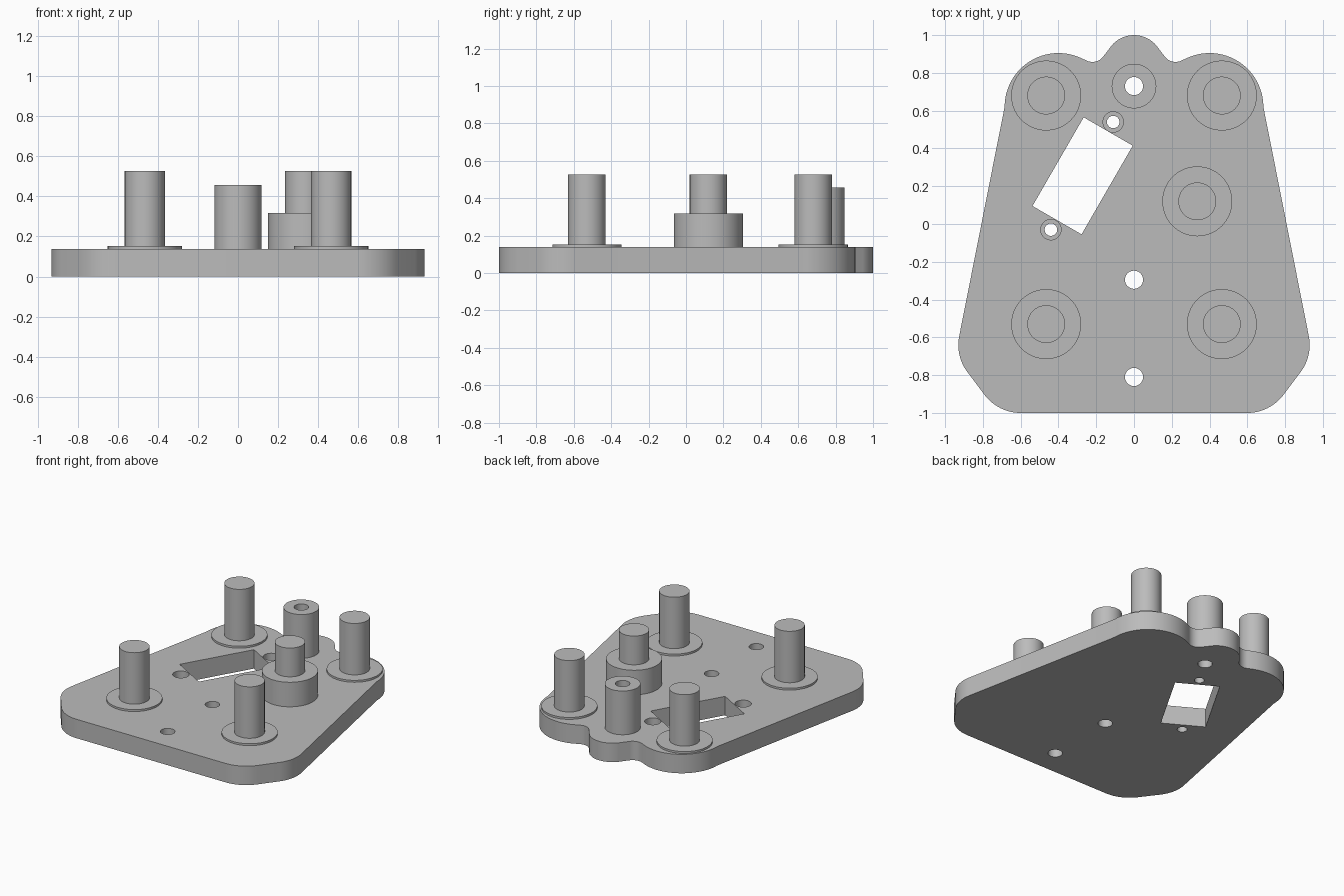
import bpy, bmesh
from math import sin, cos, radians
from mathutils import Matrix, Vector

cube = bpy.data.objects.get("Cube")
if cube:
    bpy.data.objects.remove(cube)

PLATE_TOP = 0.138
HOLE_R = 0.048

grey = bpy.data.materials.new("light grey")
grey.use_nodes = True
COLOUR = (0.5, 0.5, 0.5, 1)
grey.diffuse_color = COLOUR
grey.node_tree.nodes["Principled BSDF"].inputs["Base Color"].default_value = COLOUR


def make_object(name, bm):
    mesh = bpy.data.meshes.new(name)
    bmesh.ops.recalc_face_normals(bm, faces=bm.faces)
    bm.to_mesh(mesh)
    bm.free()
    mesh.materials.append(grey)
    obj = bpy.data.objects.new(name, mesh)
    bpy.context.collection.objects.link(obj)
    return obj


def prism(name, outline, z0, z1):
    bm = bmesh.new()
    face = bm.faces.new([bm.verts.new((x, y, z0)) for x, y in outline])
    ext = bmesh.ops.extrude_face_region(bm, geom=[face])
    top = [v for v in ext["geom"] if isinstance(v, bmesh.types.BMVert)]
    bmesh.ops.translate(bm, verts=top, vec=(0, 0, z1 - z0))
    return make_object(name, bm)


def arc(cx, cy, r, a0, a1, steps=12):
    angles = [radians(a0 + (a1 - a0) * i / steps) for i in range(steps + 1)]
    return [(cx + r * cos(a), cy + r * sin(a)) for a in angles]


def cylinder(name, x, y, r, z0, z1):
    return prism(name, arc(x, y, r, 0, 360, 64)[:-1], z0, z1)


def cut(obj, cutters):
    for c in cutters:
        c.hide_render = True
        mod = obj.modifiers.new("cut", "BOOLEAN")
        mod.operation = "DIFFERENCE"
        mod.solver = "EXACT"
        mod.object = c
    bpy.context.view_layer.update()
    graph = bpy.context.evaluated_depsgraph_get()
    mesh = bpy.data.meshes.new_from_object(obj.evaluated_get(graph))
    obj.modifiers.clear()
    obj.data = mesh
    for c in cutters:
        bpy.data.objects.remove(c)


# Base plate outline: right half from front to back, then mirrored
half = (arc(0.60, -0.76, 0.24, -90, -37)
        + arc(0.69, -0.64, 0.24, -37, 11)
        + arc(0.40, 0.62, 0.285, 0, 115, 24)
        + arc(0.22, 0.93, 0.072, -60, -140)
        + arc(0, 0.845, 0.155, 40, 90))
plate = prism("base_plate", half + [(-x, y) for x, y in half[-2::-1]], 0, PLATE_TOP)

# Through holes, counterbored screw holes and the slanted window
cutters = [cylinder("hole_cutter", 0, y, HOLE_R, -0.1, 0.3) for y in (0.73, -0.295, -0.81)]
for x, y in ((-0.11, 0.54), (-0.44, -0.03)):
    cutters.append(cylinder("screw_cutter", x, y, 0.033, -0.1, 0.3))
    cutters.append(cylinder("counterbore_cutter", x, y, 0.054, 0.07, 0.3))
turn = Matrix.Rotation(radians(-30), 2)
corners = [Vector((-0.272, 0.255)) + turn @ Vector((sx * 0.15, sy * 0.271))
           for sx, sy in ((-1, -1), (1, -1), (1, 1), (-1, 1))]
cutters.append(prism("window_cutter", corners, -0.1, 0.3))
cut(plate, cutters)
parts = [plate]

# Corner posts on thin round collars
for side, x in (("right", -0.465), ("left", 0.465)):
    for end, y in (("front", -0.53), ("back", 0.68)):
        parts.append(cylinder(f"{end}_{side}_collar", x, y, 0.185, PLATE_TOP, 0.152))
        parts.append(cylinder(f"{end}_{side}_post", x, y, 0.1, 0.152, 0.527))

# Stepped post on a tall boss
parts.append(cylinder("middle_boss", 0.335, 0.12, 0.185, PLATE_TOP, 0.317))
parts.append(cylinder("middle_post", 0.335, 0.12, 0.1, 0.317, 0.527))

# Hollow standoff over the back hole
standoff = cylinder("back_standoff", 0, 0.73, 0.118, PLATE_TOP, 0.457)
cut(standoff, [cylinder("bore_cutter", 0, 0.73, HOLE_R, -0.1, 0.7)])
parts.append(standoff)

# Smooth round walls with crisp rims
bpy.ops.object.select_all(action="DESELECT")
for obj in parts:
    obj.select_set(True)
bpy.context.view_layer.objects.active = plate
bpy.ops.object.shade_smooth_by_angle(angle=radians(25))
